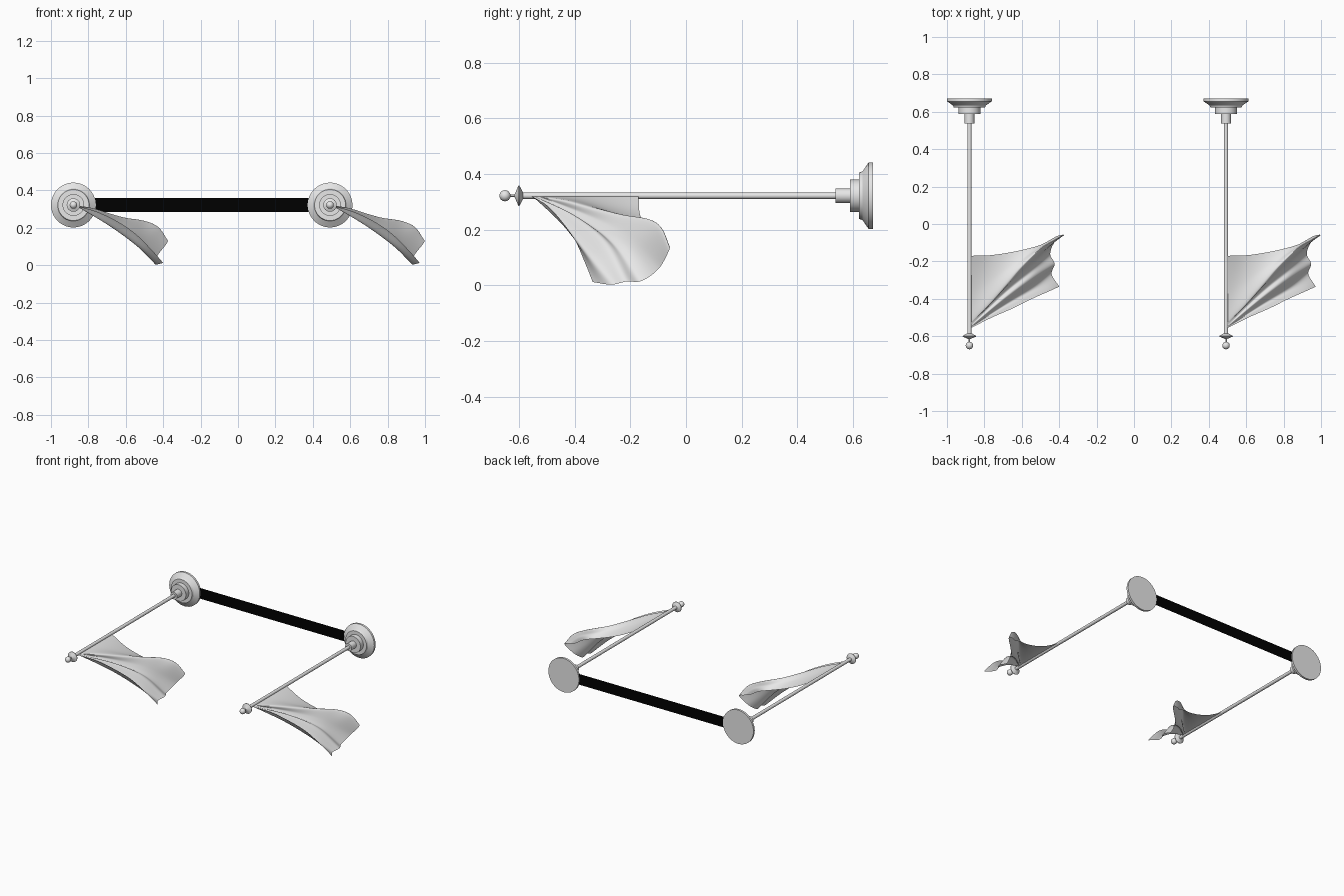
import bpy, bmesh, math
from mathutils import Vector

if "Cube" in bpy.data.objects:
    bpy.data.objects.remove(bpy.data.objects["Cube"])

AXIS_Z = 0.322
POLES = {"left": -0.88, "right": 0.492}


def material(name, rgb):
    m = bpy.data.materials.new(name)
    m.diffuse_color = (*rgb, 1)
    m.use_nodes = True
    m.node_tree.nodes["Principled BSDF"].inputs["Base Color"].default_value = m.diffuse_color
    return m


GREY = material("light grey", (0.8, 0.8, 0.8))
BLACK = material("black", (0.0, 0.0, 0.0))


def finish(name, bm, mat, loc, angle=30):
    me = bpy.data.meshes.new(name)
    bm.to_mesh(me)
    bm.free()
    me.materials.append(mat)
    ob = bpy.data.objects.new(name, me)
    ob.location = loc
    bpy.context.collection.objects.link(ob)
    bpy.ops.object.select_all(action='DESELECT')
    ob.select_set(True)
    bpy.context.view_layer.objects.active = ob
    bpy.ops.object.shade_smooth_by_angle(angle=math.radians(angle))
    return ob


def lathe(name, profile, x, segs=40):
    """Turn (y, radius) points around the pole axis."""
    bm = bmesh.new()
    rings = []
    for y, r in profile:
        if r == 0:
            rings.append([bm.verts.new((0, y, 0))] * segs)
        else:
            rings.append([bm.verts.new((r * math.cos(2 * math.pi * i / segs), y,
                                        r * math.sin(2 * math.pi * i / segs)))
                          for i in range(segs)])
    for a, b in zip(rings, rings[1:]):
        for i in range(segs):
            j = (i + 1) % segs
            corners = list(dict.fromkeys((a[i], a[j], b[j], b[i])))
            if len(corners) > 2:
                bm.faces.new(corners)
    bmesh.ops.recalc_face_normals(bm, faces=bm.faces)
    return finish(name, bm, GREY, (x, 0, AXIS_Z))


def spline(pts, t):
    """Smooth curve through the points, t from 0 to 1."""
    p = [Vector(q) for q in pts]
    p = [2 * p[0] - p[1]] + p + [2 * p[-1] - p[-2]]
    n = len(pts) - 1
    i = min(int(t * n), n - 1)
    f = t * n - i
    a, b, c, d = p[i:i + 4]
    return 0.5 * (2 * b + (c - a) * f + (2 * a - 5 * b + 4 * c - d) * f * f
                  + (3 * b - a - 3 * c + d) * f ** 3)


# Fold lines of the flag from the pole to the free edge, front to back
FOLDS = [
    # front edge
    [(0.01, -0.555, 0.32), (0.12, -0.50, 0.288), (0.234, -0.45, 0.235),
     (0.335, -0.40, 0.165), (0.425, -0.36, 0.075), (0.48, -0.335, 0.012)],
    # first valley, low ridge, deep valley
    [(0.01, -0.55, 0.32), (0.19, -0.435, 0.212), (0.34, -0.345, 0.102), (0.44, -0.268, 0.003)],
    [(0.01, -0.545, 0.32), (0.18, -0.405, 0.25), (0.33, -0.295, 0.155), (0.455, -0.213, 0.014)],
    [(0.01, -0.54, 0.32), (0.187, -0.37, 0.233), (0.33, -0.25, 0.143), (0.432, -0.16, 0.016)],
    [(0.01, -0.53, 0.32), (0.192, -0.342, 0.245), (0.335, -0.21, 0.172), (0.455, -0.098, 0.06)],
    # main ridge
    [(0.01, -0.51, 0.32), (0.1, -0.43, 0.306), (0.2, -0.32, 0.275), (0.28, -0.23, 0.253),
     (0.38, -0.135, 0.236), (0.455, -0.09, 0.20), (0.505, -0.06, 0.128)],
    # back panel and back edge
    [(0.01, -0.36, 0.32), (0.11, -0.30, 0.283), (0.21, -0.23, 0.247), (0.32, -0.16, 0.218),
     (0.41, -0.10, 0.195), (0.472, -0.063, 0.14)],
    [(0.01, -0.17, 0.32), (0.11, -0.167, 0.263), (0.21, -0.153, 0.222), (0.31, -0.132, 0.192),
     (0.385, -0.11, 0.172), (0.435, -0.083, 0.145)]]


def flag(name, x, nu=30, nv=70):
    """Cloth lofted across the fold lines."""
    bm = bmesh.new()
    grid = []
    for i in range(nu + 1):
        section = [spline(f, i / nu) for f in FOLDS]
        grid.append([bm.verts.new(spline(section, j / nv)) for j in range(nv + 1)])
    for i in range(nu):
        for j in range(nv):
            bm.faces.new((grid[i][j], grid[i + 1][j], grid[i + 1][j + 1], grid[i][j + 1]))
    return finish(name, bm, GREY, (x, 0, 0), 80)


# Stepped wall mount, pole and finial profiles
MOUNT = [(0.671, 0), (0.671, 0.12), (0.656, 0.12), (0.634, 0.088), (0.622, 0.083),
         (0.622, 0.058), (0.589, 0.058), (0.589, 0.026), (0.537, 0.026), (0.537, 0)]
POLE = [(0.54, 0), (0.54, 0.0115), (-0.595, 0.0115), (-0.595, 0)]
COLLAR = [(-0.583, 0), (-0.586, 0.014), (-0.598, 0.036), (-0.602, 0.036),
          (-0.612, 0.012), (-0.616, 0.004), (-0.635, 0.004), (-0.635, 0)]
BALL = [(-0.65 + 0.02 * math.cos(math.pi * k / 12),
         0 if k in (0, 12) else 0.02 * math.sin(math.pi * k / 12)) for k in range(13)]

for side, x in POLES.items():
    lathe(side + "_wall_mount", MOUNT, x)
    lathe(side + "_pole", POLE, x, 20)
    lathe(side + "_collar", COLLAR, x, 24)
    lathe(side + "_finial_ball", BALL, x, 24)
    flag(side + "_flag", x)

# Flat black strip joining the mounts
bm = bmesh.new()
x0, x1 = POLES["left"] + 0.06, POLES["right"] - 0.06
bm.faces.new([bm.verts.new((x, 0, z)) for x, z in
              ((x0, -0.038), (x1, -0.038), (x1, 0.038), (x0, 0.038))])
finish("connecting_strip", bm, BLACK, (0, 0.664, AXIS_Z))
